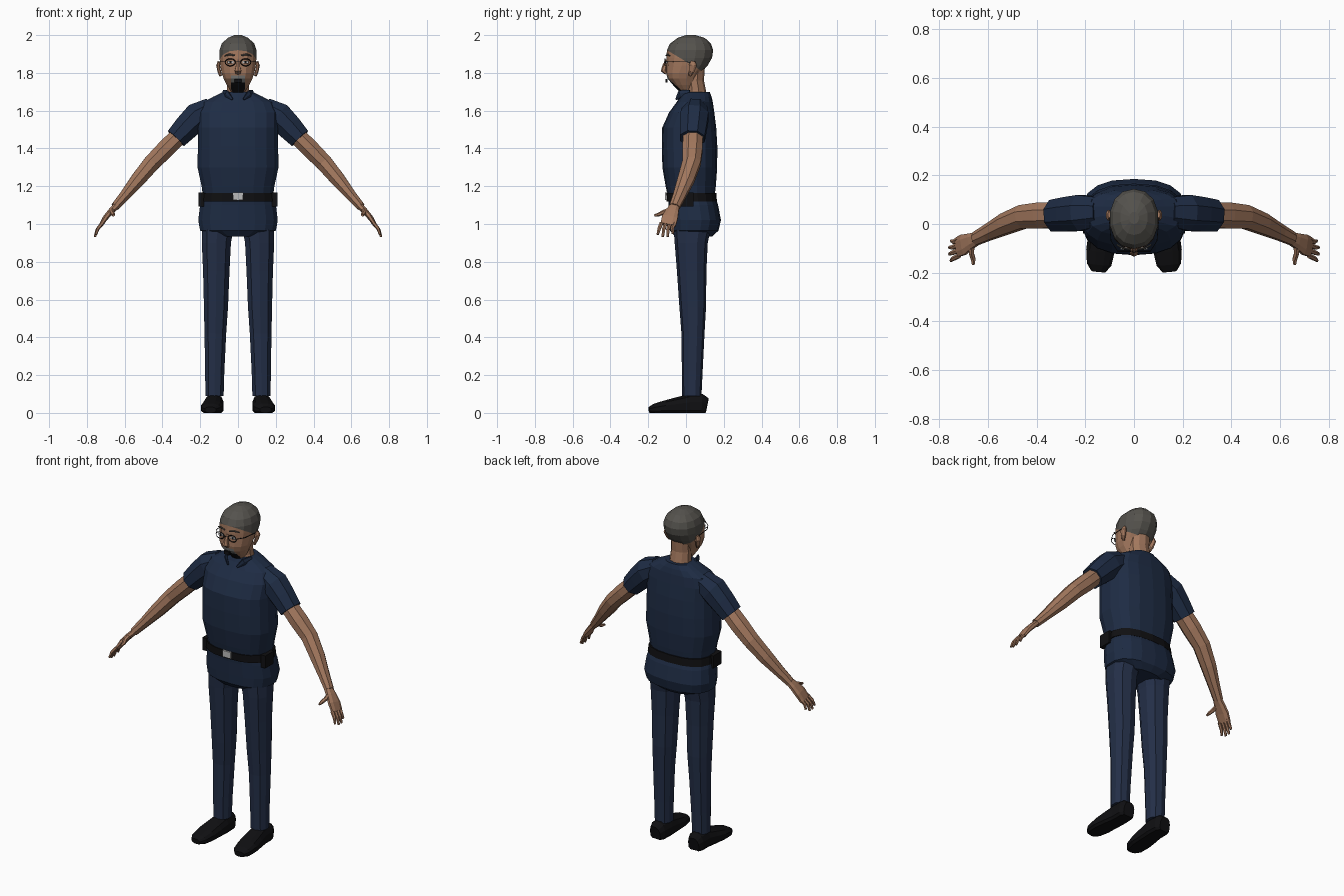
import bpy, bmesh, math
from mathutils import Vector as V


def material(name, r, g, b):
    m = bpy.data.materials.new(name)
    m.diffuse_color = (r, g, b, 1)
    return m


NAVY = material("shirt navy", .013, .025, .058)
TROUSER = material("trouser blue", .017, .028, .063)
SKIN = material("skin brown", .36, .185, .11)
HAIR = material("hair grey", .09, .085, .075)
BLACK = material("black", .005, .005, .006)
STEEL = material("buckle silver", .5, .5, .5)
BEARD = material("moustache grey", .2, .2, .19)


def finish(bm, name, mats, mirror=False):
    bmesh.ops.recalc_face_normals(bm, faces=bm.faces)
    me = bpy.data.meshes.new(name)
    bm.to_mesh(me)
    bm.free()
    for m in mats:
        me.materials.append(m)
    ob = bpy.data.objects.new(name, me)
    bpy.context.collection.objects.link(ob)
    if mirror:
        ob.modifiers.new("mirror", 'MIRROR')
    return ob


def spow(c, p):
    return math.copysign(abs(c) ** p, c)


def skin_rings(bm, rings, n, power, floor=None):
    """rings: (centre, axis u, axis v); bridges them and caps the ends"""
    loops = []
    for c, u, v in rings:
        loop = []
        for i in range(n):
            a = 2 * math.pi * (i + .5) / n
            p = c + u * spow(math.cos(a), 2 / power) + v * spow(math.sin(a), 2 / power)
            if floor is not None:
                p.z = max(p.z, floor)
            loop.append(bm.verts.new(p))
        loops.append(loop)
    for a, b in zip(loops, loops[1:]):
        for i in range(n):
            j = (i + 1) % n
            bm.faces.new((a[i], a[j], b[j], b[i]))
    bm.faces.new(loops[0])
    bm.faces.new(loops[-1])


def stack(rows, n, power=2.0, bm=None):
    """horizontal sections: (z, x0, x1, y0, y1)"""
    bm = bm or bmesh.new()
    rings = [(V(((a + b) / 2, (c + d) / 2, z)), V(((b - a) / 2, 0, 0)), V((0, (d - c) / 2, 0)))
             for z, a, b, c, d in rows]
    skin_rings(bm, rings, n, power)
    return bm


def tube(rows, n, power=2.0, bm=None, side=V((0, 1, 0)), floor=None):
    """sections along a path: (x, y, z, half width along side, half thickness)"""
    bm = bm or bmesh.new()
    pts = [V(r[:3]) for r in rows]
    rings = []
    for i, r in enumerate(rows):
        t = (pts[min(i + 1, len(pts) - 1)] - pts[max(i - 1, 0)]).normalized()
        u = (side - t * side.dot(t)).normalized()
        rings.append((pts[i], u * r[3], t.cross(u) * r[4]))
    skin_rings(bm, rings, n, power, floor)
    return bm


def box(name, c, s, mat, mirror=False):
    bm = bmesh.new()
    bmesh.ops.create_cube(bm, size=1)
    for v in bm.verts:
        v.co = V((v.co.x * s[0] + c[0], v.co.y * s[1] + c[1], v.co.z * s[2] + c[2]))
    return finish(bm, name, [mat], mirror)


def sym(rows):
    return [(z, -w, w, a, b) for z, w, a, b in rows]


# Shirt body
finish(stack(sym([
    (.935, .125, -.06, .14), (.965, .203, -.085, .172), (1.02, .213, -.088, .185),
    (1.10, .203, -.092, .17), (1.15, .188, -.097, .152), (1.20, .195, -.108, .158),
    (1.30, .217, -.125, .165), (1.41, .215, -.128, .166), (1.51, .213, -.126, .16),
    (1.59, .215, -.09, .15), (1.645, .19, -.05, .142), (1.675, .13, -.03, .135),
    (1.70, .078, -.018, .125)]), 18, 2.5), "shirt", [NAVY])

# Collar points
finish(tube([(.075, .02, 1.70, .012, .008), (.06, -.03, 1.69, .022, .008),
             (.03, -.052, 1.66, .006, .005)], 6, bm=None, side=V((0, 0, 1))),
       "collar", [NAVY], True)

# Belt, buckle, pouches
finish(stack(sym([(1.12, .202, -.102, .164), (1.165, .197, -.105, .16)]), 18, 2.5), "belt", [BLACK])
box("belt_buckle", (0, -.104, 1.147), (.055, .012, .038), STEEL)
box("belt_pouch", (.195, 0, 1.13), (.03, .08, .075), BLACK, True)

# Sleeves and arms
finish(tube([(.14, .05, 1.615, .065, .06), (.215, .045, 1.57, .08, .08), (.27, .04, 1.515, .076, .073),
             (.328, .034, 1.453, .07, .063)], 8), "sleeve", [NAVY], True)
finish(tube([(.29, .038, 1.49, .055, .05), (.38, .035, 1.40, .058, .052), (.455, .03, 1.325, .052, .048),
             (.53, .0, 1.235, .047, .042), (.60, -.035, 1.15, .036, .03),
             (.65, -.06, 1.092, .03, .024)], 8), "arm", [SKIN], True)

# Hands with fingers and thumb
hand = tube([(.64, -.058, 1.10, .026, .018), (.67, -.07, 1.07, .034, .017), (.70, -.085, 1.035, .045, .015),
             (.725, -.095, .995, .043, .011)], 8, 2.5)
for k in range(4):
    y, d = -.13 + .023 * k, (.0, .012, .012, -.004)[k]
    tube([(.718, y, 1.005, .011, .010), (.742 + d / 3, y - .012, .975 - d / 2, .010, .009),
          (.752 + d / 2, y - .02 + .004 * k, .944 - d, .007, .006)], 6, bm=hand)
tube([(.665, -.075, 1.075, .014, .016), (.668, -.12, 1.062, .012, .012), (.66, -.145, 1.05, .011, .010),
      (.66, -.168, 1.045, .006, .006)], 6, bm=hand, side=V((1, 0, 0)))
finish(hand, "hand", [SKIN], True)

# Trouser legs
finish(stack([(.09, .074, .175, -.02, .082), (.22, .07, .176, -.022, .088), (.42, .06, .18, -.024, .098),
              (.56, .05, .183, -.035, .106), (.75, .042, .188, -.048, .108), (.90, .034, .195, -.06, .115),
              (.97, .02, .195, -.065, .13)], 10, 2.3), "trouser_leg", [TROUSER], True)

# Shoes
finish(tube([(.128, .11, .03, .035, .05), (.127, .085, .035, .05, .066), (.126, .02, .035, .052, .067),
             (.132, -.04, .03, .056, .056), (.138, -.11, .025, .060, .042), (.143, -.165, .02, .052, .03),
             (.146, -.195, .016, .03, .016)], 12, 2.4, side=V((1, 0, 0)), floor=0),
       "shoe", [BLACK], True)

# Neck
finish(stack(sym([(1.66, .072, -.015, .115), (1.71, .062, -.005, .105), (1.76, .06, -.01, .095),
                  (1.83, .06, -.0, .1)]), 10), "neck", [SKIN])

# Head, cut along the hairline and beard edges
head = stack(sym([
    (1.697, .035, -.03, .04), (1.735, .06, -.068, .055), (1.77, .078, -.098, .065),
    (1.80, .089, -.105, .08), (1.84, .096, -.104, .115), (1.88, .1, -.104, .138),
    (1.92, .1, -.101, .144), (1.955, .088, -.085, .132), (1.985, .056, -.045, .1),
    (2.0, .02, .0, .05)]), 14, 2.2)
hair_n = V((0, .6, 1))
cuts = [((0, 0, 1.86), hair_n), ((.037, 0, 0), V((1, 0, 0))), ((-.037, 0, 0), V((1, 0, 0))),
        ((0, 0, 1.748), V((0, 0, 1))), ((0, 0, 1.786), V((0, 0, 1)))]
for co, no in cuts:
    bmesh.ops.bisect_plane(head, geom=head.verts[:] + head.edges[:] + head.faces[:],
                           plane_co=co, plane_no=no, dist=1e-5)
for f in head.faces:
    c = f.calc_center_median()
    if (c - V((0, 0, 1.86))).dot(hair_n) > 0:
        f.material_index = 1
    elif abs(c.x) < .037 and c.y < -.02 and c.z < 1.786:
        f.material_index = 2 if c.z < 1.748 else 3
finish(head, "head", [SKIN, HAIR, BLACK, BEARD])
box("mouth", (0, -.103, 1.758), (.036, .012, .02), BLACK)

# Nose and ears
finish(tube([(0, -.1, 1.868, .008, .008), (0, -.112, 1.84, .011, .012), (0, -.119, 1.812, .02, .015),
             (0, -.105, 1.797, .014, .008)], 6, side=V((1, 0, 0))), "nose", [SKIN])
finish(tube([(.092, .02, 1.785, .008, .008), (.1, .03, 1.81, .016, .01), (.105, .036, 1.84, .023, .011),
             (.1, .038, 1.86, .012, .008)], 8), "ear", [SKIN], True)

# Eyes and brows
box("eye_white", (.04, -.1015, 1.856), (.03, .008, .012), STEEL, True)
box("eye_pupil", (.04, -.1035, 1.856), (.011, .008, .012), BLACK, True)
finish(tube([(.016, -.104, 1.892, .004, .004), (.045, -.1, 1.898, .004, .005),
             (.07, -.085, 1.89, .004, .003)], 6), "eyebrow", [HAIR], True)

# Glasses: oval rims, bridge and side arms
glasses = bmesh.new()
N = 14
rim = []
for i in range(N):
    a = 2 * math.pi * i / N
    out = V((math.cos(a), 0, math.sin(a)))
    c = V((.041 + .027 * out.x, -.112, 1.856 + .019 * out.z))
    rim.append([glasses.verts.new(c + o) for o in (out * .0025, V((0, -.0025, 0)), out * -.0025, V((0, .0025, 0)))])
for i in range(N):
    a, b = rim[i], rim[(i + 1) % N]
    for k in range(4):
        glasses.faces.new((a[k], b[k], b[(k + 1) % 4], a[(k + 1) % 4]))
tube([(.0, -.116, 1.86, .002, .002), (.015, -.113, 1.86, .002, .002)], 4, bm=glasses)
tube([(.067, -.112, 1.86, .002, .002), (.094, -.07, 1.86, .002, .002), (.103, .03, 1.857, .002, .002)],
     4, bm=glasses, side=V((0, 0, 1)))
finish(glasses, "glasses", [BLACK], True)
